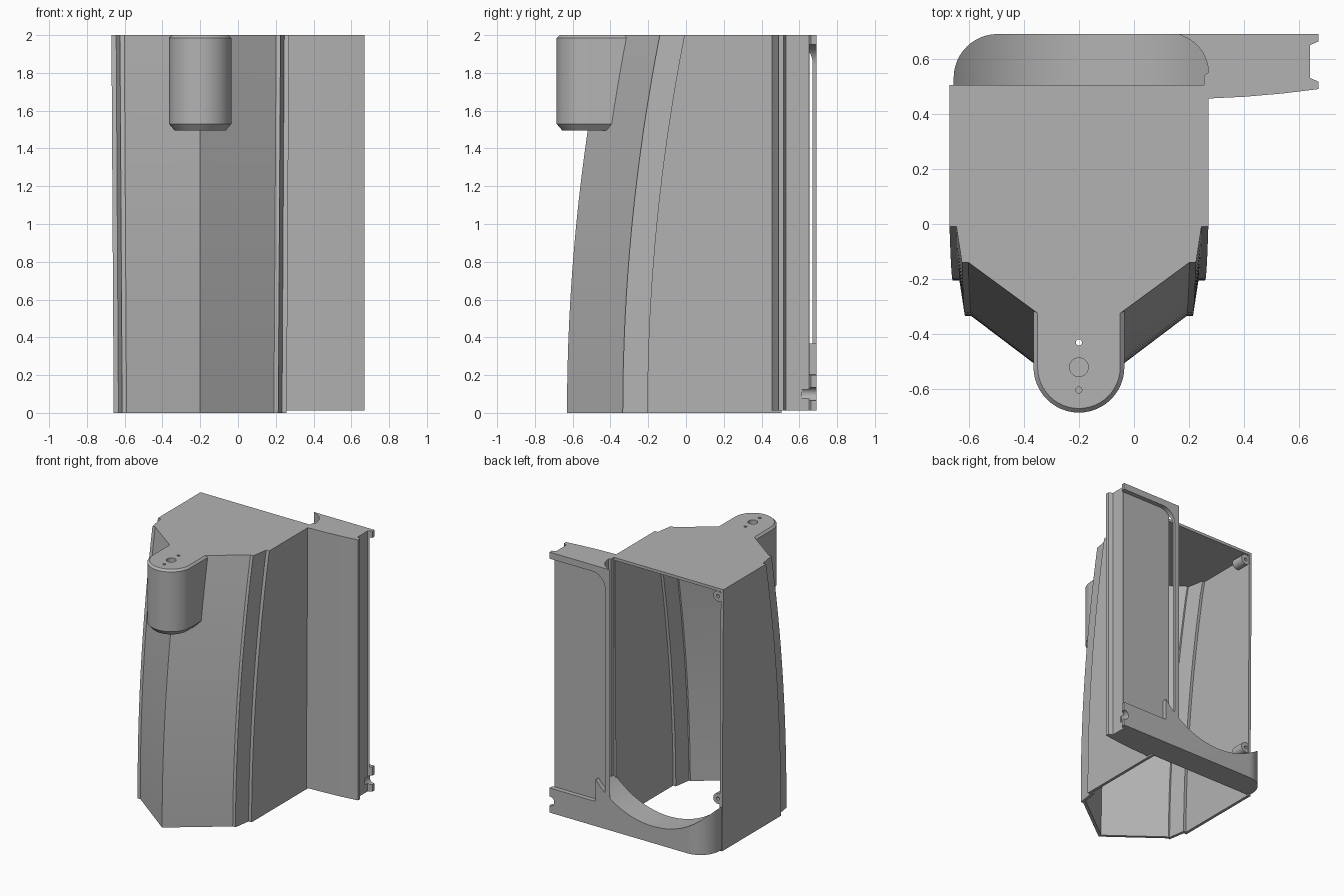
import bpy
import bmesh
from math import cos, sin, pi, radians, sqrt
from mathutils import Matrix

if "Cube" in bpy.data.objects:
    bpy.data.objects.remove(bpy.data.objects["Cube"])

grey = bpy.data.materials.new("plain grey")
grey.use_nodes = True
grey.diffuse_color = (0.45, 0.45, 0.45, 1)
grey.node_tree.nodes["Principled BSDF"].inputs["Base Color"].default_value = (0.45, 0.45, 0.45, 1)

MID = -0.2      # x of the housing's centre plane
BACK = 0.505    # y of the open back
TOP = 2.0
parts = []


def add_object(name, bm):
    mesh = bpy.data.meshes.new(name)
    bm.to_mesh(mesh)
    bm.free()
    mesh.materials.append(grey)
    obj = bpy.data.objects.new(name, mesh)
    bpy.context.collection.objects.link(obj)
    return obj


def loft(name, rings, closed=True, bottom=True, top=True):
    """Skin a stack of equal-length point rings, with optional end caps."""
    bm = bmesh.new()
    rows = [[bm.verts.new(p) for p in ring] for ring in rings]
    n = len(rows[0])
    for low, high in zip(rows, rows[1:]):
        for i in range(n if closed else n - 1):
            j = (i + 1) % n
            bm.faces.new((low[i], low[j], high[j], high[i]))
    if bottom:
        bm.faces.new(rows[0][::-1])
    if top:
        bm.faces.new(rows[-1])
    bmesh.ops.recalc_face_normals(bm, faces=bm.faces)
    return add_object(name, bm)


def prism(name, outline, z0, z1):
    return loft(name, [[(x, y, z) for x, y in outline] for z in (z0, z1)])


def arc(cx, cy, r, a0, a1, steps=12):
    angles = [radians(a0 + (a1 - a0) * i / steps) for i in range(steps + 1)]
    return [(cx + r * cos(a), cy + r * sin(a)) for a in angles]


def cylinder(name, centre, r, depth, axis="Z", sides=32):
    turn = Matrix.Rotation(pi / 2, 4, "X") if axis == "Y" else Matrix()
    bm = bmesh.new()
    bmesh.ops.create_cone(bm, cap_ends=True, segments=sides, radius1=r, radius2=r,
                          depth=depth, matrix=Matrix.Translation(centre) @ turn)
    return add_object(name, bm)


def bake(obj):
    """Apply the modifiers on an object."""
    bpy.context.view_layer.update()
    graph = bpy.context.evaluated_depsgraph_get()
    mesh = bpy.data.meshes.new_from_object(obj.evaluated_get(graph))
    obj.modifiers.clear()
    obj.data = mesh


def cut(targets, cutter):
    for obj in targets:
        mod = obj.modifiers.new("cut", "BOOLEAN")
        mod.operation = "DIFFERENCE"
        mod.solver = "EXACT"
        mod.object = cutter
        bake(obj)
    bpy.data.objects.remove(cutter)


def lean(z):
    """How far the curved front has moved back at height z."""
    return 0.049 * z * z


# Housing: stepped sides and a pointed front that leans back towards the top
def housing_ring(z):
    slim = 0.012 * (1 - z / TOP)
    d = lean(z)
    half = [(0.47, BACK), (0.47, d - 0.205), (0.445, d - 0.205),
            (0.425, d - 0.335), (0.402, d - 0.335)]
    half = [(x - slim, y) for x, y in half]
    left = [(MID + x, y, z) for x, y in half]
    right = [(MID - x, y, z) for x, y in reversed(half)]
    return left + [(MID, d - 0.63, z)] + right


levels = [TOP * i / 16 for i in range(17)]
housing = loft("housing", [housing_ring(z) for z in levels], closed=False, bottom=False)
shell = housing.modifiers.new("wall", "SOLIDIFY")
shell.thickness = 0.022
shell.offset = -1
shell.use_even_offset = True
bake(housing)
parts.append(housing)


# Spout: round-nosed block that grows out of the top of the front edge
def spout_ring(z, inset):
    r = 0.165 - inset
    ring = [(x, y, z) for x, y in arc(MID, -0.52, r, 180, 360, 24)]
    tip = lean(z) - 0.618
    return ring + [(MID + r, tip + 0.7 * r, z), (MID, tip, z), (MID - r, tip + 0.7 * r, z)]


spout = loft("spout", [spout_ring(z, inset) for z, inset in
                       [(1.495, 0.03), (1.53, 0), (1.75, 0), (1.985, 0), (TOP, 0.015)]])
parts.append(spout)
for y, r in [(-0.43, 0.011), (-0.52, 0.034), (-0.603, 0.011)]:
    cut([spout, housing], cylinder("hole_cutter", (MID, y, 1.79), r, 0.5))

# Side panel with an end groove and a hollow corner next to the open back
panel_outline = [(0.255, 0.455), (0.4, 0.462), (0.54, 0.474), (0.67, 0.49), (0.67, 0.517),
                 (0.64, 0.53), (0.64, 0.65), (0.67, 0.663), (0.67, 0.69), (0.16, 0.69)]
panel_outline += arc(0.13, 0.55, 0.14, 75, 0)[1:] + [(0.255, 0.54)]
panel = prism("side_panel", panel_outline, 0.012, TOP)
parts.append(panel)

# Shallow recess on the panel's back, open at its outer end
corner = 0.11
recess = arc(0.2 + corner, 1.95 - corner, corner, 90, 180)
recess += arc(0.2 + corner, 0.2 + corner, corner, 180, 270) + [(0.8, 0.2), (0.8, 1.95)]
cut([panel], loft("recess_cutter", [[(x, y, z) for x, z in recess] for y in (0.655, 0.8)]))
cut([panel], cylinder("notch_cutter", (0.665, 0.68, 0.1), 0.035, 0.13, "Y"))

# Collar: rounded ledge across the bottom of the back, scooped from above
collar_outline = [(-0.655, 0.49)] + arc(-0.495, 0.53, 0.16, 180, 90) + [(0.28, 0.69), (0.28, 0.49)]
collar = prism("back_collar", collar_outline, 0.012, 0.42)
cut([collar], cylinder("scoop_cutter", (MID, 0.6, 0.76), 0.62, 0.6, "Y", 96))
parts.append(collar)

# Screw bosses in the corners of the open back
for label, z in [("upper", 1.935), ("lower", 0.39)]:
    boss = cylinder(label + "_boss", (-0.62, 0.45, z), 0.04, 0.1, "Y")
    cut([boss], cylinder("screw_cutter", (-0.62, 0.5, z), 0.012, 0.1, "Y", 16))
    parts.append(boss)

# Smooth the curved walls and keep the creases crisp
bpy.ops.object.select_all(action="DESELECT")
for part in parts:
    part.select_set(True)
bpy.context.view_layer.objects.active = housing
bpy.ops.object.shade_smooth_by_angle(angle=radians(25))
